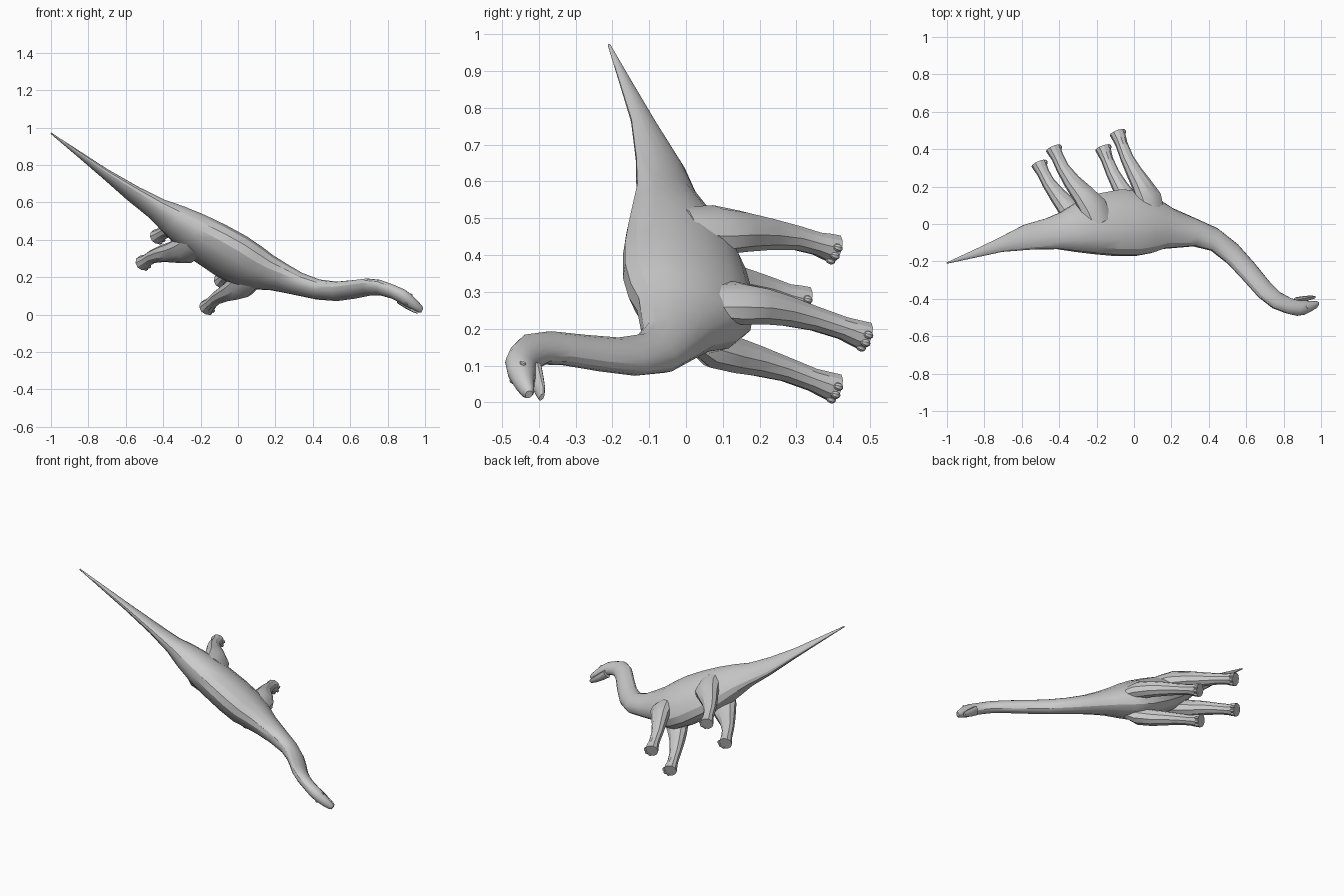
import bpy, bmesh, math
from mathutils import Vector, Matrix

if "Cube" in bpy.data.objects:
    bpy.data.objects.remove(bpy.data.objects["Cube"])

# Animal's own axes: SIDE is the normal of its symmetry plane, FWD nose direction, UP its back
SIDE = Vector((0.431, 0.453, 0.781)).normalized()
FWD = Vector((0.78, 0.25, -0.575)).normalized()
UP = FWD.cross(SIDE).normalized()
if UP.y > 0:
    UP = -UP


def on_plane(x, y, side=0.0):
    """Point of the symmetry plane seen at x, y from above, moved sideways."""
    z = (0.232 - 0.431 * x - 0.453 * y) / 0.781
    return Vector((x, y, z)) + SIDE * side


def finish(name, bm, angle=28):
    bmesh.ops.recalc_face_normals(bm, faces=bm.faces)
    mesh = bpy.data.meshes.new(name)
    bm.to_mesh(mesh)
    bm.free()
    ob = bpy.data.objects.new(name, mesh)
    bpy.context.collection.objects.link(ob)
    bpy.ops.object.select_all(action='DESELECT')
    ob.select_set(True)
    bpy.context.view_layer.objects.active = ob
    bpy.ops.object.shade_smooth_by_angle(angle=math.radians(angle))
    return ob


def loft(name, rings, sides):
    """Skin over elliptical rings given as (centre, half axis, half axis)."""
    bm = bmesh.new()
    loops = []
    for c, u, v in rings:
        loops.append([bm.verts.new(c + u * math.cos(2 * math.pi * i / sides)
                                   + v * math.sin(2 * math.pi * i / sides))
                      for i in range(sides)])
    for a, b in zip(loops, loops[1:]):
        for i in range(sides):
            j = (i + 1) % sides
            bm.faces.new((a[i], a[j], b[j], b[i]))
    bm.faces.new(loops[0])
    bm.faces.new(loops[-1])
    return finish(name, bm)


def ball(name, centre, sizes):
    bm = bmesh.new()
    axes = Matrix((FWD, SIDE, UP)).transposed().to_4x4()
    m = Matrix.Translation(centre) @ axes @ Matrix.Diagonal((*sizes, 1))
    bmesh.ops.create_uvsphere(bm, u_segments=8, v_segments=6, radius=1, matrix=m)
    return finish(name, bm)


def profile_rings(rows):
    rings = []
    for tx, ty, bx, by, width, off in rows:
        top, bottom = on_plane(tx, ty, off), on_plane(bx, by, off)
        rings.append(((top + bottom) / 2, (top - bottom) / 2, SIDE * width))
    return rings


# Tail, trunk, neck and head: back x, y; belly x, y; half width; sideways bow
loft("body", profile_rings([
    (-1.0, -.212, -1.0, -.205, .004, 0),
    (-.85, -.18, -.86, -.14, .013, 0),
    (-.70, -.148, -.73, -.078, .022, 0),
    (-.53, -.135, -.59, -.005, .035, 0),
    (-.40, -.132, -.47, .03, .052, 0),
    (-.30, -.143, -.40, .06, .078, 0),
    (-.19, -.155, -.32, .11, .098, 0),
    (-.08, -.165, -.22, .155, .108, 0),
    (.03, -.165, -.10, .178, .112, 0),
    (.11, -.15, 0, .175, .108, 0),
    (.17, -.13, .09, .14, .092, .005),
    (.24, -.127, .19, .075, .072, .01),
    (.32, -.122, .30, .025, .058, .015),
    (.41, -.148, .43, -.035, .048, .02),
    (.50, -.22, .54, -.12, .043, .02),
    (.58, -.308, .63, -.222, .04, .022),
    (.66, -.40, .71, -.322, .037, .024),
    (.735, -.458, .765, -.378, .035, .024),
    (.81, -.485, .825, -.41, .034, .022),
    (.87, -.497, .865, -.42, .036, .02),
    (.91, -.49, .90, -.42, .034, .018),
    (.945, -.472, .935, -.422, .027, .016),
    (.972, -.455, .965, -.422, .02, .016),
    (.98, -.442, .976, -.426, .012, .016),
]), 16)

# Lower jaw, slightly open
loft("lower_jaw", profile_rings([
    (.855, -.435, .85, -.405, .028, .02),
    (.90, -.425, .89, -.398, .025, .018),
    (.935, -.412, .93, -.394, .02, .018),
    (.96, -.405, .957, -.395, .012, .018),
]), 10)

# Legs: plane x, y; sideways distance; half depth; half width
HIND = [(-.20, -.03, .06, .08, .045), (-.25, .05, .08, .085, .055),
        (-.31, .12, .085, .065, .05), (-.37, .19, .085, .048, .042),
        (-.42, .26, .088, .036, .034), (-.447, .315, .09, .034, .032),
        (-.46, .34, .09, .038, .037), (-.472, .365, .09, .042, .04)]
FORE = [(.08, .03, .05, .075, .04), (.05, .10, .075, .075, .052),
        (.005, .17, .085, .058, .048), (-.035, .235, .087, .045, .042),
        (-.075, .31, .088, .036, .034), (-.105, .385, .09, .033, .032),
        (-.118, .42, .09, .038, .037), (-.13, .448, .09, .042, .04)]

for label, s in (("left", 1), ("right", -1)):
    for kind, rows in (("hind", HIND), ("fore", FORE)):
        pts = [on_plane(r[0], r[1], s * r[2]) for r in rows]
        rings = []
        for i, r in enumerate(rows):
            t = pts[min(i + 1, len(pts) - 1)] - pts[max(i - 1, 0)]
            depth = t.cross(SIDE).normalized()
            rings.append((pts[i], depth * r[3], SIDE * r[4]))
        loft(f"{label}_{kind}_leg", rings, 10)
        # Toes along the front of the foot
        for k in (-1, 0, 1):
            pos = pts[-1] + FWD * (.036 - .008 * abs(k)) + SIDE * (.022 * k) + UP * .012
            ball(f"{label}_{kind}_toe_{k + 2}", pos, (.012, .011, .014))
    # Eyes
    ball(f"{label}_eye", on_plane(.905, -.465, .018 + s * .031), (.009, .006, .009))
